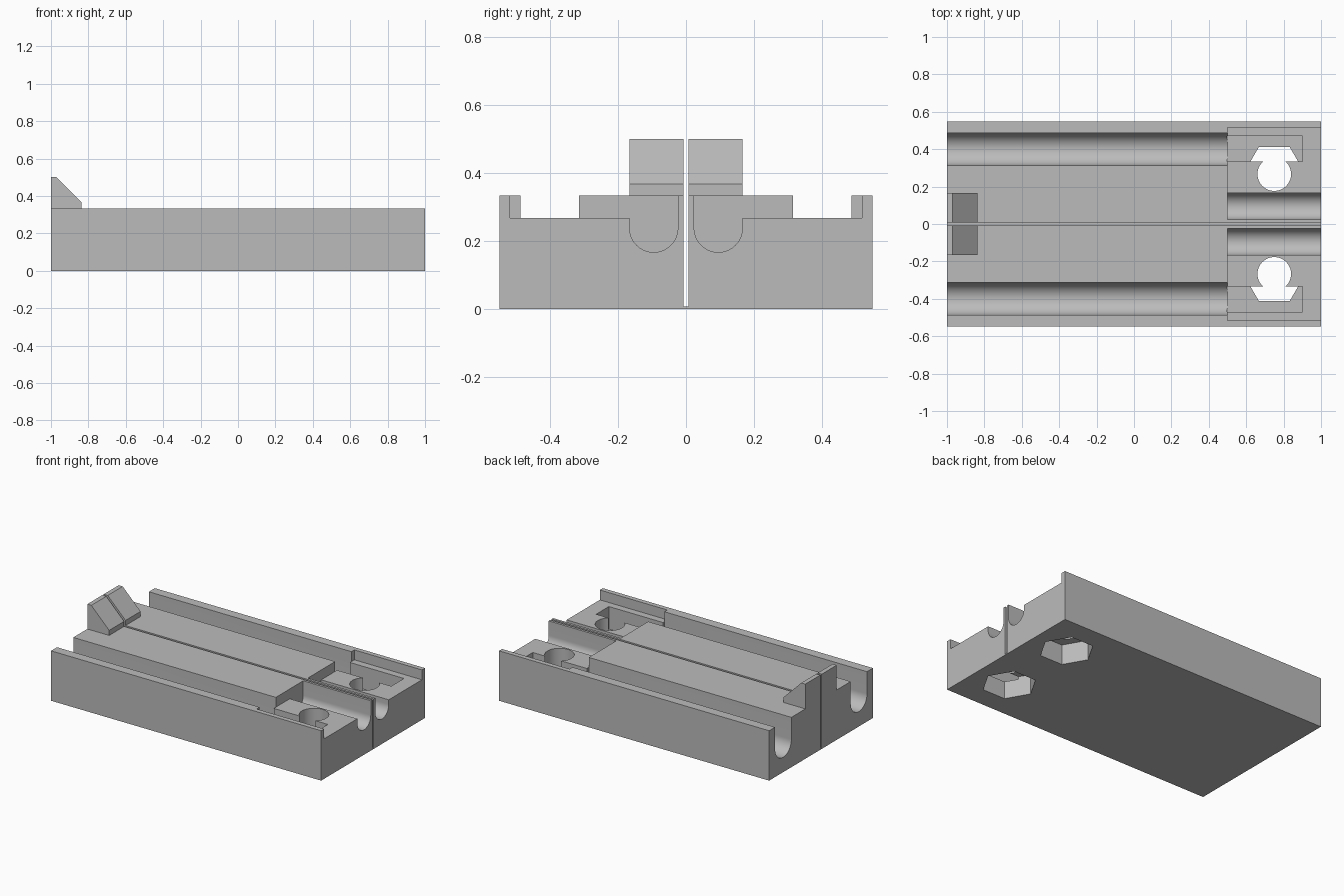
import bpy, bmesh, math
from mathutils import Vector

old = bpy.data.objects.get("Cube")
if old:
    bpy.data.objects.remove(old, do_unlink=True)

grey = bpy.data.materials.new("light_grey")
grey.use_nodes = True
colour = (0.5, 0.5, 0.5, 1)
grey.diffuse_color = colour
grey.node_tree.nodes["Principled BSDF"].inputs["Base Color"].default_value = colour

HEIGHT, HALF_WIDTH, SLOT = 0.334, 0.549, 0.0075
STEP_X, STEP_Z = 0.5, 0.268       # lowered terminal area
HOLE = (0.75, 0.267)


def prism(name, outline, sweep):
    """Extrude a closed outline of 3D points along a sweep vector."""
    bm = bmesh.new()
    face = bm.faces.new([bm.verts.new(p) for p in outline])
    moved = bmesh.ops.extrude_face_region(bm, geom=[face])["geom"]
    bmesh.ops.translate(bm, vec=Vector(sweep),
                        verts=[v for v in moved if isinstance(v, bmesh.types.BMVert)])
    bmesh.ops.recalc_face_normals(bm, faces=bm.faces)
    mesh = bpy.data.meshes.new(name)
    bm.to_mesh(mesh)
    bm.free()
    mesh.materials.append(grey)
    obj = bpy.data.objects.new(name, mesh)
    bpy.context.collection.objects.link(obj)
    return obj


def box(name, x, y, z):
    base = [(x[0], y[0], z[0]), (x[1], y[0], z[0]), (x[1], y[1], z[0]), (x[0], y[1], z[0])]
    return prism(name, base, (0, 0, z[1] - z[0]))


def column(name, radius, sides, z0, z1):
    """Upright regular prism on the screw hole axis, with a corner along x."""
    ring = [(HOLE[0] + radius * math.cos(math.tau * i / sides),
             HOLE[1] + radius * math.sin(math.tau * i / sides), z0) for i in range(sides)]
    return prism(name, ring, (0, 0, z1 - z0))


def channel(name, x, y, bottom):
    """Round-bottomed channel running along x, open at the top."""
    r, mid, n = (y[1] - y[0]) / 2, (y[0] + y[1]) / 2, 32
    pts = [(x[0], mid - r * math.cos(math.pi * i / n),
            bottom + r - r * math.sin(math.pi * i / n)) for i in range(n + 1)]
    pts += [(x[0], y[1], 0.6), (x[0], y[0], 0.6)]
    return prism(name, pts, (x[1] - x[0], 0, 0))


def finish(obj, cutters=()):
    """Cut one half, mirror it across y and shade it."""
    bpy.ops.object.select_all(action="DESELECT")
    bpy.context.view_layer.objects.active = obj
    obj.select_set(True)
    for cutter in cutters:
        cutter.hide_render = True
        mod = obj.modifiers.new(cutter.name, "BOOLEAN")
        mod.operation, mod.solver, mod.object = "DIFFERENCE", "EXACT", cutter
        bpy.ops.object.modifier_apply(modifier=mod.name)
        bpy.data.objects.remove(cutter, do_unlink=True)
    # Open the centre plane so the mirrored halves join cleanly
    bm = bmesh.new()
    bm.from_mesh(obj.data)
    seam = [f for f in bm.faces if all(abs(v.co.y) < 1e-5 for v in f.verts)]
    bmesh.ops.delete(bm, geom=seam, context="FACES")
    bm.to_mesh(obj.data)
    bm.free()
    mirror = obj.modifiers.new("mirror", "MIRROR")
    mirror.use_axis = (False, True, False)
    bpy.ops.object.modifier_apply(modifier=mirror.name)
    bpy.ops.object.shade_smooth_by_angle(angle=math.radians(30))


# Base block with its slot, channels, lowered end and screw seats
body = box("base_block", (-1, 1), (0, HALF_WIDTH), (0, HEIGHT))
finish(body, [
    box("centre_slot", (-1.1, 1.1), (-0.1, SLOT), (0.008, 0.6)),
    box("terminal_step", (STEP_X, 1.1), (0.165, 0.517), (STEP_Z, 0.6)),
    channel("long_channel", (-1.1, STEP_X), (0.314, 0.486), 0.1),
    channel("short_channel", (STEP_X, 1.1), (0.024, 0.166), 0.167),
    box("terminal_pocket", (STEP_X - 0.002, 0.9), (0.335, 0.47), (0.117, 0.6)),
    column("screw_hole", 0.09, 48, -0.1, 0.6),
    column("nut_recess", 0.166, 6, -0.1, 0.134),
])

# Sloped end stop, split by the centre slot
stop_side = [(-1, HEIGHT), (-1, 0.5), (-0.97, 0.5), (-0.838, 0.368), (-0.838, HEIGHT)]
stop = prism("end_stop", [(x, SLOT, z) for x, z in stop_side], (0, 0.166 - SLOT, 0))
finish(stop)
